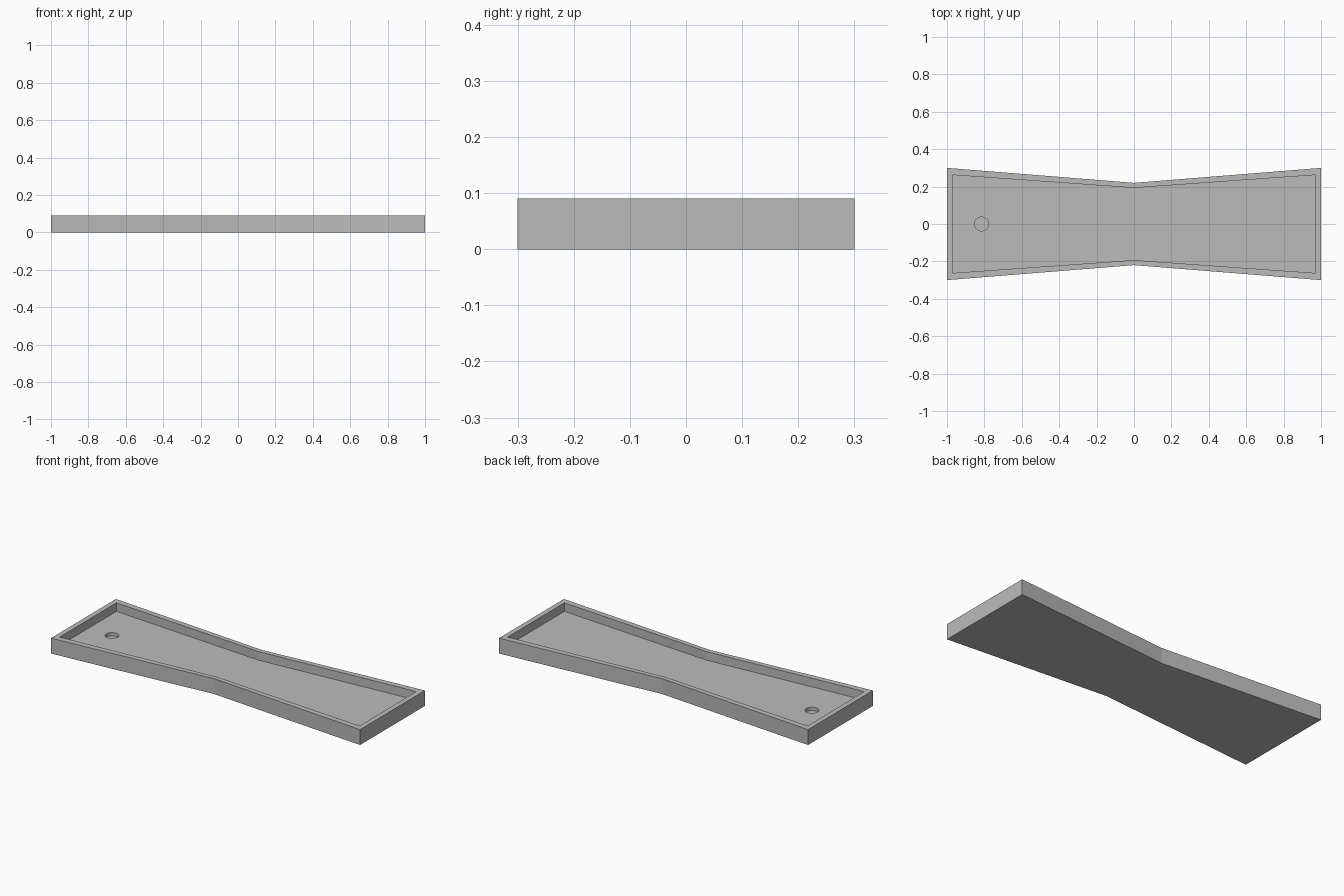
import bpy
import bmesh
import math

if "Cube" in bpy.data.objects:
    bpy.data.objects.remove(bpy.data.objects["Cube"], do_unlink=True)

HEIGHT = 0.09
FLOOR = 0.04
HOLE_BOTTOM = 0.02

grey = bpy.data.materials.new("light_grey")
grey.use_nodes = True
grey.diffuse_color = (0.5, 0.5, 0.5, 1)
grey.node_tree.nodes["Principled BSDF"].inputs["Base Color"].default_value = (0.5, 0.5, 0.5, 1)


def prism(name, outline, bottom, top):
    """Extrude a flat outline into a closed solid."""
    bm = bmesh.new()
    face = bm.faces.new([bm.verts.new((x, y, bottom)) for x, y in outline])
    extruded = bmesh.ops.extrude_face_region(bm, geom=[face])["geom"]
    verts = [v for v in extruded if isinstance(v, bmesh.types.BMVert)]
    bmesh.ops.translate(bm, verts=verts, vec=(0, 0, top - bottom))
    bmesh.ops.recalc_face_normals(bm, faces=bm.faces)
    mesh = bpy.data.meshes.new(name)
    bm.to_mesh(mesh)
    bm.free()
    mesh.materials.append(grey)
    obj = bpy.data.objects.new(name, mesh)
    bpy.context.collection.objects.link(obj)
    return obj


def waisted(length, end, waist):
    """Outline that narrows to a waist in the middle."""
    return [(-length, -end), (0, -waist), (length, -end),
            (length, end), (0, waist), (-length, end)]


def cut(body, cutter):
    """Carve the cutter out of the body, then discard it."""
    cutter.hide_render = True
    mod = body.modifiers.new("cut", "BOOLEAN")
    mod.operation = "DIFFERENCE"
    mod.solver = "EXACT"
    mod.object = cutter
    bpy.context.view_layer.objects.active = body
    bpy.ops.object.modifier_apply(modifier=mod.name)
    bpy.data.objects.remove(cutter, do_unlink=True)


# Waisted tray body
tray = prism("tray", waisted(1, 0.3, 0.22), 0, HEIGHT)

# Shallow recess leaving a thin rim
cut(tray, prism("recess_cutter", waisted(0.97, 0.262, 0.193), FLOOR, HEIGHT + 0.1))

# Round blind hole in the floor near the right end
angles = [math.tau * i / 32 for i in range(32)]
circle = [(-0.815 + 0.037 * math.cos(a), 0.037 * math.sin(a)) for a in angles]
cut(tray, prism("hole_cutter", circle, HOLE_BOTTOM, HEIGHT + 0.1))

# Smooth the hole wall, keep the tray edges crisp
bpy.ops.object.select_all(action="DESELECT")
tray.select_set(True)
bpy.context.view_layer.objects.active = tray
bpy.ops.object.shade_smooth_by_angle(angle=math.radians(15))
for poly in tray.data.polygons:
    if poly.area > 0.005:
        poly.use_smooth = False
